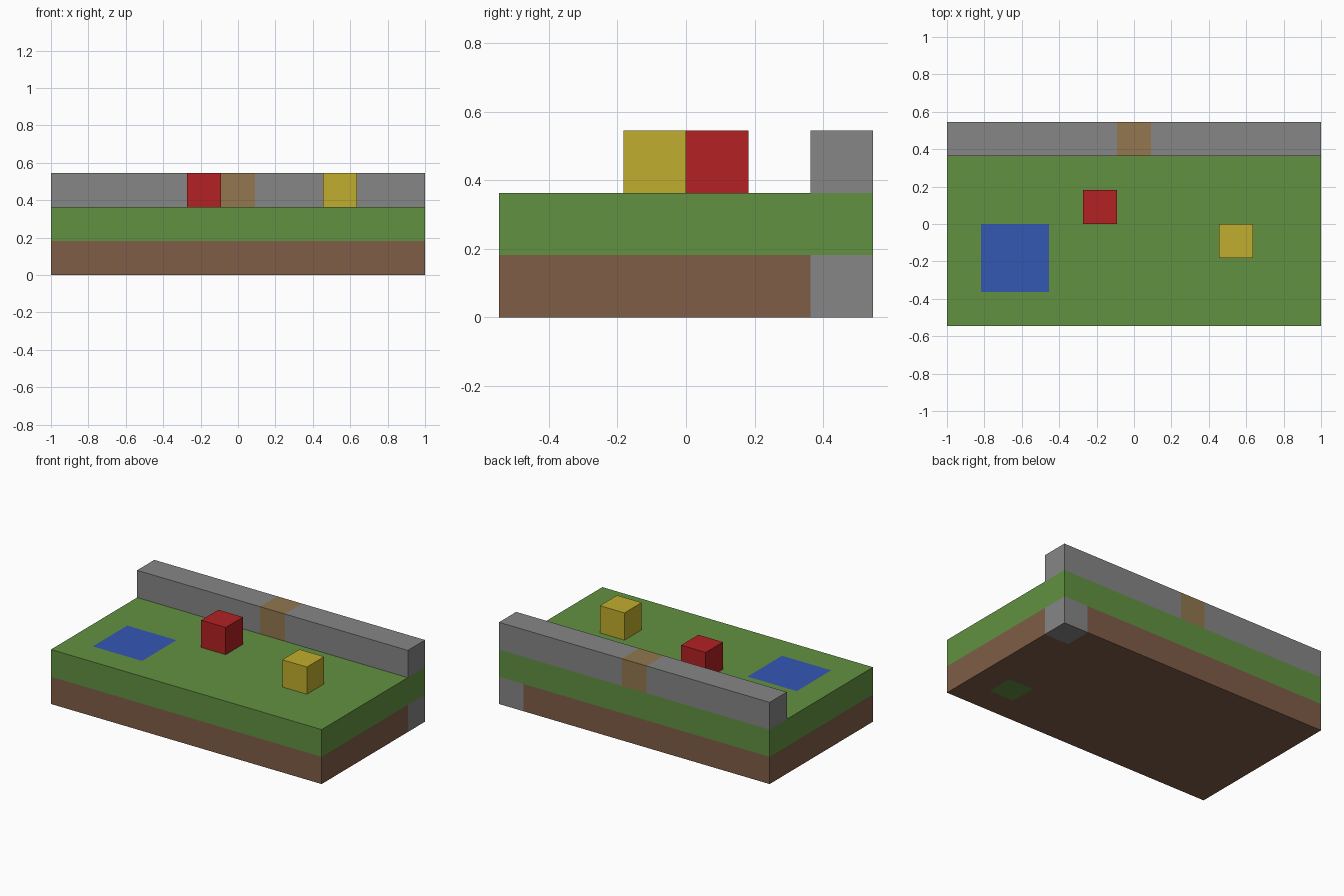
import bpy, bmesh
from mathutils import Vector

if "Cube" in bpy.data.objects:
    bpy.data.objects.remove(bpy.data.objects["Cube"], do_unlink=True)

U = 2 / 11                      # one block
NX, NY = 11, 6                  # blocks across and deep


def material(name, rgb):
    lin = [((c / 255 + 0.055) / 1.055) ** 2.4 for c in rgb] + [1]
    m = bpy.data.materials.new(name)
    m.use_nodes = True
    m.diffuse_color = lin
    m.node_tree.nodes["Principled BSDF"].inputs["Base Color"].default_value = lin
    return m


grass = material("grass green", (98, 145, 65))
soil = material("soil brown", (126, 93, 71))
stone = material("stone grey", (134, 134, 134))
water = material("water blue", (52, 87, 180))
wood = material("wood tan", (146, 119, 78))
red = material("red", (178, 33, 35))
yellow = material("yellow", (193, 173, 46))


def box(name, lo, hi, mats, cuts=(), rule=None):
    """Box between two block-grid corners, sliced at (axis, position) cuts
    and coloured by a rule on each face centre, all in block units."""
    bm = bmesh.new()
    bmesh.ops.create_cube(bm, size=1)
    lo, hi = Vector(lo), Vector(hi)
    for v in bm.verts:
        v.co = (lo + hi) / 2 + v.co * (hi - lo)
    for axis, pos in cuts:
        point, normal = Vector(), Vector()
        point[axis], normal[axis] = pos, 1
        bmesh.ops.bisect_plane(bm, geom=bm.verts[:] + bm.edges[:] + bm.faces[:],
                               plane_co=point, plane_no=normal)
    if rule:
        for f in bm.faces:
            f.material_index = mats.index(rule(f.calc_center_median()))
    for v in bm.verts:
        v.co = (v.co - Vector((NX / 2, NY / 2, 0))) * U
    me = bpy.data.meshes.new(name)
    bm.to_mesh(me)
    bm.free()
    for m in mats:
        me.materials.append(m)
    ob = bpy.data.objects.new(name, me)
    bpy.context.collection.objects.link(ob)
    return ob


# Ground: grass over soil, with a flush pond, a corner stone and a grass patch below
def ground_colour(c):
    if c.z > 1:
        pond = c.z > 1.99 and 1 < c.x < 3 and 1 < c.y < 3
        return water if pond else grass
    if c.x > 10 and c.y > 5:
        return stone
    if c.z < 0.01 and 9 < c.x < 10 and 1 < c.y < 2:
        return grass
    return soil


ground_cuts = ([(0, x) for x in (1, 3, 9, 10)] +
               [(1, y) for y in (1, 2, 3, 5)] + [(2, 1)])
box("ground", (0, 0, 0), (NX, NY, 2), [grass, soil, stone, water],
    ground_cuts, ground_colour)

# Back wall with a wooden gate block in the middle
box("back_wall", (0, 5, 2), (NX, NY, 3), [stone, wood], [(0, 5), (0, 6)],
    lambda c: wood if 5 < c.x < 6 else stone)

# Loose blocks
box("red_block", (4, 3, 2), (5, 4, 3), [red])
box("yellow_block", (8, 2, 2), (9, 3, 3), [yellow])
